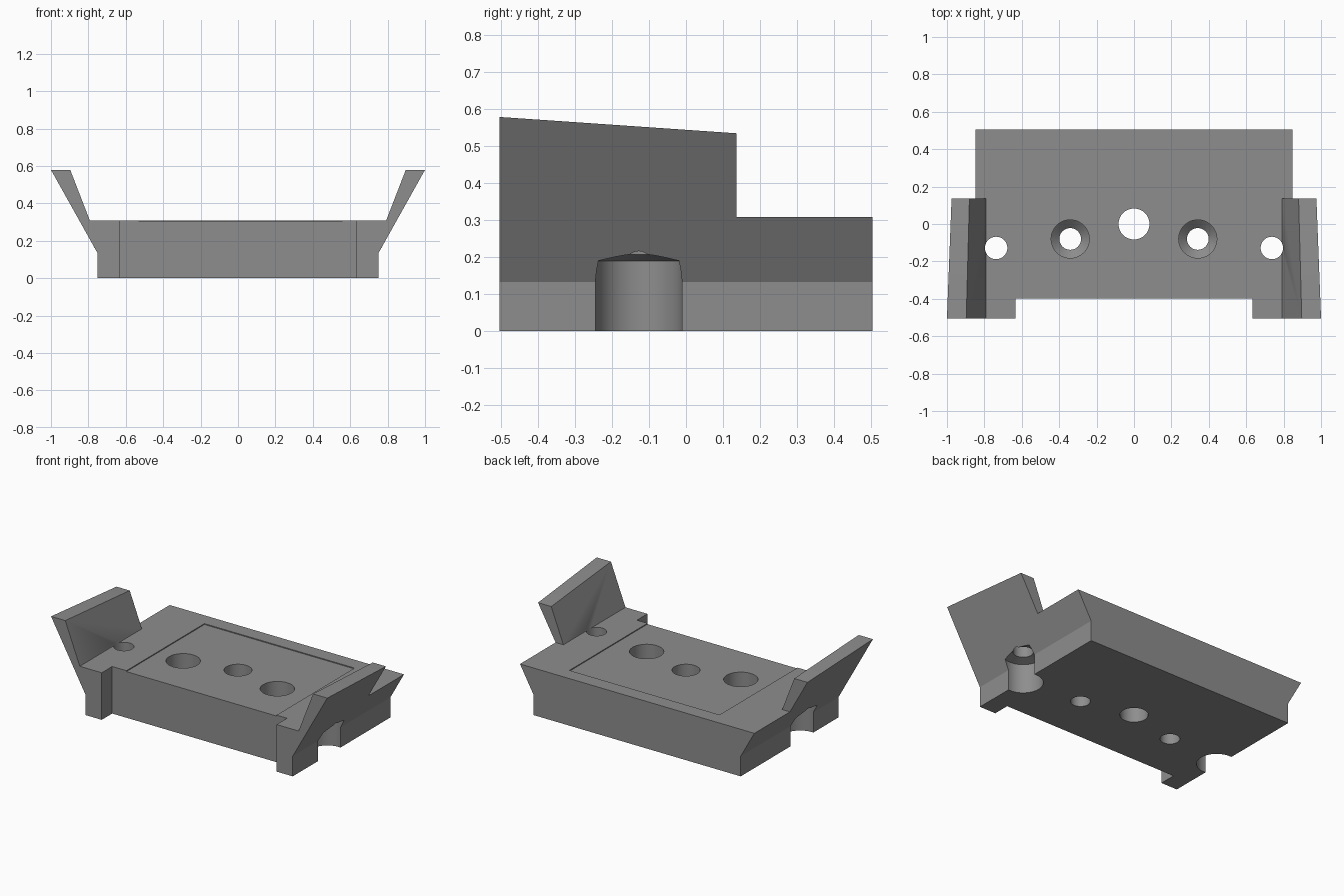
import bpy, bmesh, math
from mathutils import Vector

if "Cube" in bpy.data.objects:
    bpy.data.objects.remove(bpy.data.objects["Cube"])

grey = bpy.data.materials.new("plain grey")
grey.diffuse_color = (0.27, 0.27, 0.27, 1)
grey.use_nodes = True
grey.node_tree.nodes["Principled BSDF"].inputs["Base Color"].default_value = grey.diffuse_color
TOP = 0.308


def finish(name, bm):
    bmesh.ops.recalc_face_normals(bm, faces=bm.faces)
    me = bpy.data.meshes.new(name)
    bm.to_mesh(me)
    bm.free()
    me.materials.append(grey)
    ob = bpy.data.objects.new(name, me)
    bpy.context.collection.objects.link(ob)
    return ob


def prism(name, pts, vec):
    """Extrude a closed outline along a vector."""
    bm = bmesh.new()
    face = bm.faces.new([bm.verts.new(p) for p in pts])
    ext = bmesh.ops.extrude_face_region(bm, geom=[face])
    bmesh.ops.translate(bm, vec=vec, verts=[g for g in ext["geom"] if isinstance(g, bmesh.types.BMVert)])
    return finish(name, bm)


def box(name, x0, x1, y0, y1, z0, z1):
    return prism(name, [(x0, y0, z0), (x1, y0, z0), (x1, y1, z0), (x0, y1, z0)], (0, 0, z1 - z0))


def lathe(name, x, y, profile, n=48):
    """Solid of revolution about a vertical axis from (radius, z) pairs."""
    bm = bmesh.new()
    rings = [[bm.verts.new((x + r * math.cos(2 * math.pi * i / n),
                            y + r * math.sin(2 * math.pi * i / n), z)) for i in range(n)]
             for r, z in profile]
    for a, b in zip(rings, rings[1:]):
        for i in range(n):
            bm.faces.new((a[i], a[(i + 1) % n], b[(i + 1) % n], b[i]))
    bm.faces.new(rings[0])
    bm.faces.new(rings[-1])
    return finish(name, bm)


def cut(target, cutter):
    mod = target.modifiers.new("cut", "BOOLEAN")
    mod.operation = "DIFFERENCE"
    mod.solver = "EXACT"
    mod.object = cutter
    bpy.context.view_layer.objects.active = target
    bpy.ops.object.modifier_apply(modifier=mod.name)
    bpy.data.objects.remove(cutter)


# Body with flared wings, one extruded cross-section
half = [(0.75, 0), (0.75, 0.132), (1.0, 0.579), (0.897, 0.579), (0.792, TOP)]
outline = half + [(-x, z) for x, z in reversed(half)]
body = prism("mounting_bracket", [(x, -0.505, z) for x, z in outline], (0, 1.01, 0))

# Sloping wing tops, wings removed at the back, front notch
cut(body, prism("wing_slope", [(-1.2, -0.605, 0.586), (-1.2, 0.6, 0.503),
                               (-1.2, 0.6, 0.8), (-1.2, -0.605, 0.8)], (2.4, 0, 0)))
cut(body, box("wing_end", -1.2, 1.2, 0.137, 0.7, TOP, 0.9))
cut(body, box("front_notch", -0.633, 0.633, -0.7, -0.397, -0.1, 0.5))

# Shallow top recess
cut(body, box("top_recess", -0.53, 0.557, -0.6, 0.41, TOP - 0.006, 0.5))

# Central hole and the two counterbored screw holes
cut(body, lathe("centre_hole", 0, 0, [(0.083, -0.1), (0.083, 0.5)]))
for s in (-1, 1):
    cut(body, lathe("screw_hole", s * 0.341, -0.08,
                    [(0.058, -0.1), (0.058, 0.12), (0.102, 0.16), (0.102, 0.5)]))
    # Side holes with wide pockets open through the side walls
    cut(body, lathe("side_hole", s * 0.737, -0.128,
                    [(0.118, -0.1), (0.118, 0.19), (0.06, 0.207), (0.06, 0.7)]))

bpy.context.view_layer.objects.active = body
body.select_set(True)
bpy.ops.object.shade_smooth_by_angle(angle=math.radians(25))
